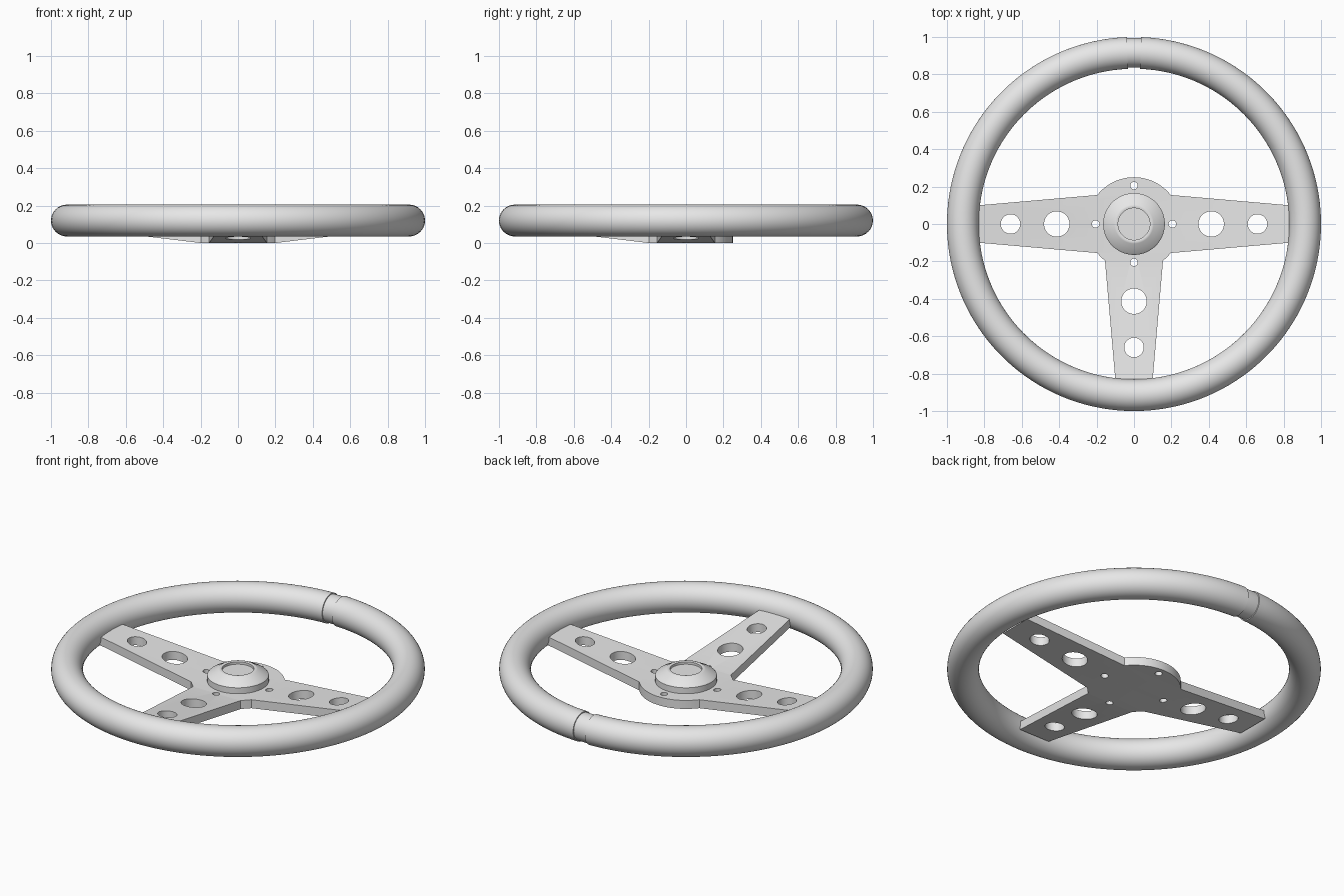
import bpy, bmesh
from math import sin, cos, pi, atan2, asin

cube = bpy.data.objects.get("Cube")
if cube:
    bpy.data.objects.remove(cube, do_unlink=True)

# Single grey material
grey = bpy.data.materials.new("light_grey")
grey.use_nodes = True
colour = (0.8, 0.8, 0.8, 1)
grey.diffuse_color = colour
grey.node_tree.nodes["Principled BSDF"].inputs["Base Color"].default_value = colour

RIM_R, TUBE_R, RIM_Z = 0.915, 0.085, 0.12
THICK, HUB_R, BEND, SLOPE = 0.05, 0.25, 0.2, 0.12
TIP, TIP_W, ROOT, ROOT_W = 0.83, 0.1, 0.197, 0.155


def finish(obj, angle=0.6):
    """Give the part its material and smooth shading with sharp edges."""
    if not obj.data.materials:
        obj.data.materials.append(grey)
    bpy.ops.object.select_all(action="DESELECT")
    obj.select_set(True)
    bpy.context.view_layer.objects.active = obj
    bpy.ops.object.shade_smooth_by_angle(angle=angle)


def mesh_object(name, bm):
    bmesh.ops.recalc_face_normals(bm, faces=bm.faces)
    mesh = bpy.data.meshes.new(name)
    bm.to_mesh(mesh)
    bm.free()
    obj = bpy.data.objects.new(name, mesh)
    bpy.context.collection.objects.link(obj)
    finish(obj)
    return obj


def tube_arc(name, start, end, radius, steps, sides=40):
    """Capped round tube swept along part of the rim circle."""
    bm = bmesh.new()
    rings = []
    for i in range(steps + 1):
        a = start + (end - start) * i / steps
        ring = []
        for j in range(sides):
            t = 2 * pi * j / sides
            r = RIM_R + radius * cos(t)
            ring.append(bm.verts.new((r * cos(a), r * sin(a), RIM_Z + radius * sin(t))))
        rings.append(ring)
    for a, b in zip(rings, rings[1:]):
        for j in range(sides):
            k = (j + 1) % sides
            bm.faces.new((a[j], b[j], b[k], a[k]))
    bm.faces.new(rings[0])
    bm.faces.new(rings[-1])
    return mesh_object(name, bm)


def lathe(name, profile, steps=72):
    """Revolve an (r, z) profile around the vertical axis."""
    bm = bmesh.new()
    verts = [bm.verts.new((r, 0, z)) for r, z in profile]
    edges = [bm.edges.new(pair) for pair in zip(verts, verts[1:])]
    bmesh.ops.spin(bm, geom=verts + edges, cent=(0, 0, 0), axis=(0, 0, 1),
                   angle=2 * pi, steps=steps)
    bmesh.ops.remove_doubles(bm, verts=bm.verts, dist=0.0001)
    return mesh_object(name, bm)


def circle(x, y, r, sides=40):
    return [(x + r * cos(2 * pi * i / sides), y + r * sin(2 * pi * i / sides))
            for i in range(sides)]


def turn(point, a):
    x, y = point
    return (x * cos(a) - y * sin(a), x * sin(a) + y * cos(a))


def arc(start, end, steps):
    return [(HUB_R * cos(start + (end - start) * i / steps),
             HUB_R * sin(start + (end - start) * i / steps)) for i in range(1, steps)]


# Rim grip with a narrow recessed band at the back
gap = asin(0.035 / RIM_R)
tube_arc("rim_grip", pi / 2 + gap, pi / 2 + 2 * pi - gap, TUBE_R, 140)
tube_arc("rim_seam_band", pi / 2 - gap * 1.1, pi / 2 + gap * 1.1, TUBE_R - 0.006, 6)

# Spoke plate outline: three tapered spokes joined by hub arcs
spokes = (-pi, -pi / 2, 0)
corner = atan2(ROOT_W, ROOT)
outline = []
for a in spokes:
    outline += [turn(p, a) for p in ((ROOT, -ROOT_W), (TIP, -TIP_W),
                                     (TIP, TIP_W), (ROOT, ROOT_W))]
    following = a + pi / 2 if a < 0 else pi
    outline += arc(a + corner, following - corner, 32 if a == 0 else 4)

# Lightening holes and bolt holes
loops = [outline]
for a in spokes:
    for distance, radius in ((0.413, 0.068), (0.66, 0.052)):
        loops.append(circle(*turn((distance, 0), a), radius))
for i in range(4):
    loops.append(circle(*turn((0.205, 0), i * pi / 2), 0.02, 20))

curve = bpy.data.curves.new("spoke_plate", "CURVE")
curve.dimensions = "2D"
curve.fill_mode = "BOTH"
curve.extrude = THICK / 2
for points in loops:
    spline = curve.splines.new("POLY")
    spline.points.add(len(points) - 1)
    for target, (x, y) in zip(spline.points, points):
        target.co = (x, y, 0, 1)
    spline.use_cyclic_u = True
plate = bpy.data.objects.new("spoke_plate", curve)
bpy.context.collection.objects.link(plate)
bpy.ops.object.select_all(action="DESELECT")
plate.select_set(True)
bpy.context.view_layer.objects.active = plate
bpy.ops.object.convert(target="MESH")
plate = bpy.context.view_layer.objects.active

# Cut the bend lines, then raise the spokes towards the rim
bm = bmesh.new()
bm.from_mesh(plate.data)
bmesh.ops.remove_doubles(bm, verts=bm.verts, dist=0.0001)
for normal in ((1, 0, 0), (-1, 0, 0), (0, -1, 0)):
    bmesh.ops.bisect_plane(bm, geom=bm.verts[:] + bm.edges[:] + bm.faces[:],
                           plane_co=[c * BEND for c in normal], plane_no=normal)
for v in bm.verts:
    reach = max(abs(v.co.x), -v.co.y, BEND)
    v.co.z += THICK / 2 + SLOPE * (reach - BEND)
bmesh.ops.recalc_face_normals(bm, faces=bm.faces)
bm.to_mesh(plate.data)
bm.free()
finish(plate, 0.4)

# Centre boss with a domed shoulder and a recessed button
lathe("centre_boss", [(0, 0.045), (0.165, 0.045), (0.165, 0.085), (0.158, 0.093),
                      (0.125, 0.108), (0.105, 0.122), (0.095, 0.125), (0.085, 0.122),
                      (0.085, 0.108), (0, 0.108)])
